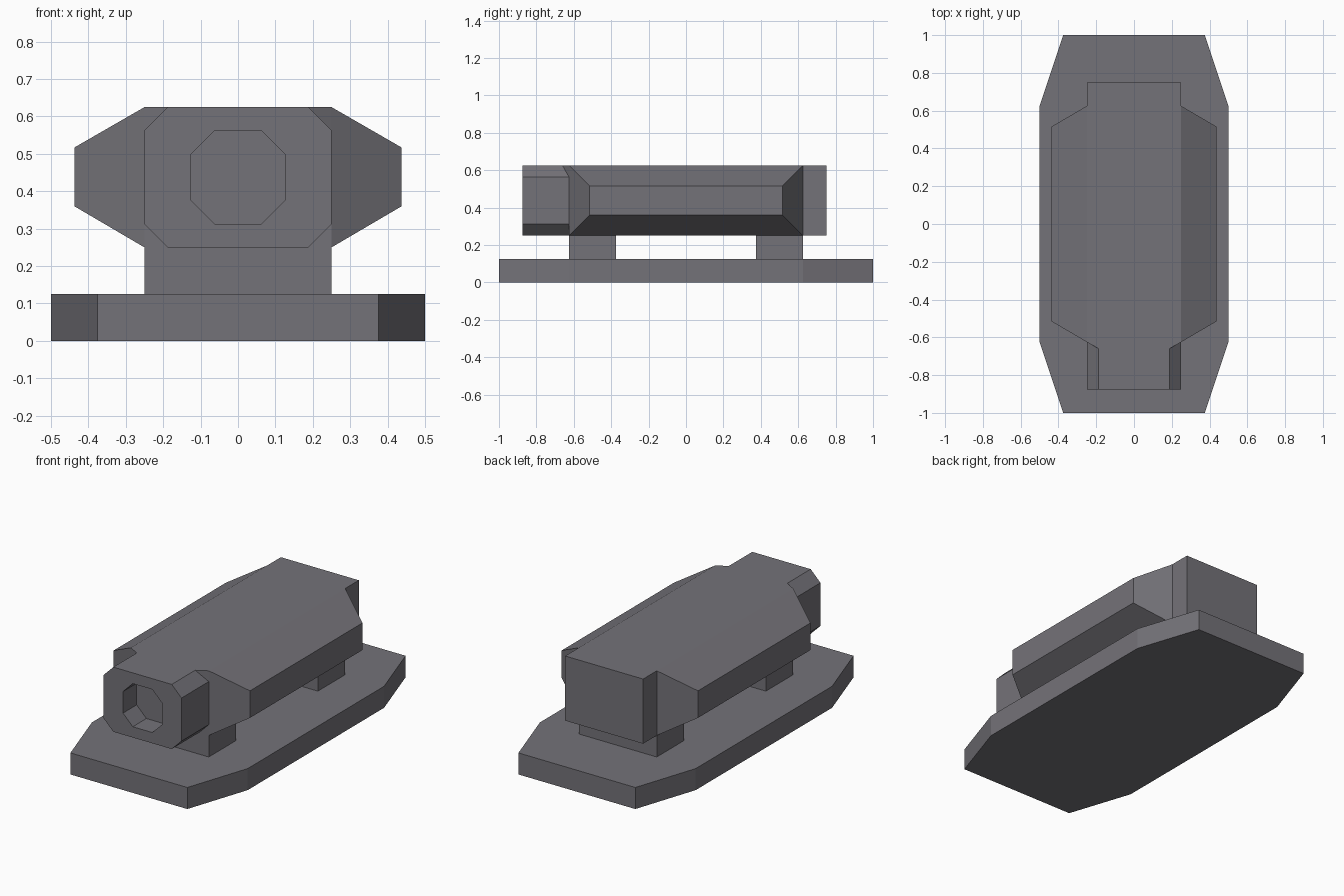
import bpy, bmesh

if "Cube" in bpy.data.objects:
    bpy.data.objects.remove(bpy.data.objects["Cube"])

metal = bpy.data.materials.new("dark_grey")
metal.diffuse_color = (0.175, 0.17, 0.19, 1)
metal.use_nodes = True
metal.node_tree.nodes["Principled BSDF"].inputs["Base Color"].default_value = metal.diffuse_color


def skin(name, rings, cap_start=True, cap_end=True, mirror=False):
    """Join successive point loops with faces and cap the ends."""
    bm = bmesh.new()
    loops = [[bm.verts.new(p) for p in ring] for ring in rings]
    for a, b in zip(loops, loops[1:]):
        n = len(a)
        for i in range(n):
            j = (i + 1) % n
            bm.faces.new((a[i], a[j], b[j], b[i]))
    if cap_start:
        bm.faces.new(loops[0][::-1])
    if cap_end:
        bm.faces.new(loops[-1])
    return finish(name, bm, mirror)


def finish(name, bm, mirror=False):
    bmesh.ops.recalc_face_normals(bm, faces=bm.faces)
    mesh = bpy.data.meshes.new(name)
    bm.to_mesh(mesh)
    bm.free()
    mesh.materials.append(metal)
    obj = bpy.data.objects.new(name, mesh)
    bpy.context.collection.objects.link(obj)
    if mirror:
        obj.modifiers.new("Mirror", 'MIRROR').use_axis[0] = True
    return obj


def rect(u0, u1, v0, v1):
    return [(u0, v0), (u1, v0), (u1, v1), (u0, v1)]


def box(name, x, y0, y1, z0, z1):
    r = rect(-x, x, y0, y1)
    return skin(name, [[(u, v, z) for u, v in r] for z in (z0, z1)])


def chamfered(half_x, half_z, cut, y, zc=0.4375):
    """Eight-sided loop in the xz plane."""
    pts = [(half_x, half_z - cut), (half_x - cut, half_z),
           (cut - half_x, half_z), (-half_x, half_z - cut),
           (-half_x, cut - half_z), (cut - half_x, -half_z),
           (half_x - cut, -half_z), (half_x, cut - half_z)]
    return [(x, y, zc + z) for x, z in pts]


# Base plate with tapered ends
outline = [(0.375, -1), (0.5, -0.625), (0.5, 0.625), (0.375, 1),
           (-0.375, 1), (-0.5, 0.625), (-0.5, -0.625), (-0.375, -1)]
skin("base_plate", [[(x, y, z) for x, y in outline] for z in (0, 0.125)])

# Two support feet
box("front_foot", 0.25, -0.625, -0.375, 0.125, 0.25)
box("rear_foot", 0.25, 0.375, 0.625, 0.125, 0.25)

# Main body, including the square rear end
box("body_core", 0.25, -0.625, 0.75, 0.25, 0.625)

# Bevelled side bulges
inner = [(0.25, y, z) for y, z in rect(-0.625, 0.625, 0.25, 0.625)]
outer = [(0.4375, y, z) for y, z in rect(-0.515, 0.515, 0.36, 0.517)]
skin("side_bulge", [inner, outer], cap_start=False, mirror=True)

# Muzzle block with a shallow octagonal bore
skin("muzzle", [chamfered(0.25, 0.1875, 0.0625, -0.625),
                chamfered(0.25, 0.1875, 0.0625, -0.875),
                chamfered(0.125, 0.125, 0.0625, -0.875),
                chamfered(0.125, 0.125, 0.0625, -0.75)],
     cap_start=False)

# Small wedges where the bulge slope runs into the upper muzzle chamfer
bm = bmesh.new()
for p in [(0.25, -0.625, 0.625), (0.1875, -0.625, 0.625),
          (0.25, -0.625, 0.5625), (0.1875, -0.66, 0.625)]:
    bm.verts.new(p)
bmesh.ops.convex_hull(bm, input=bm.verts)
finish("chamfer_wedge", bm, mirror=True)
